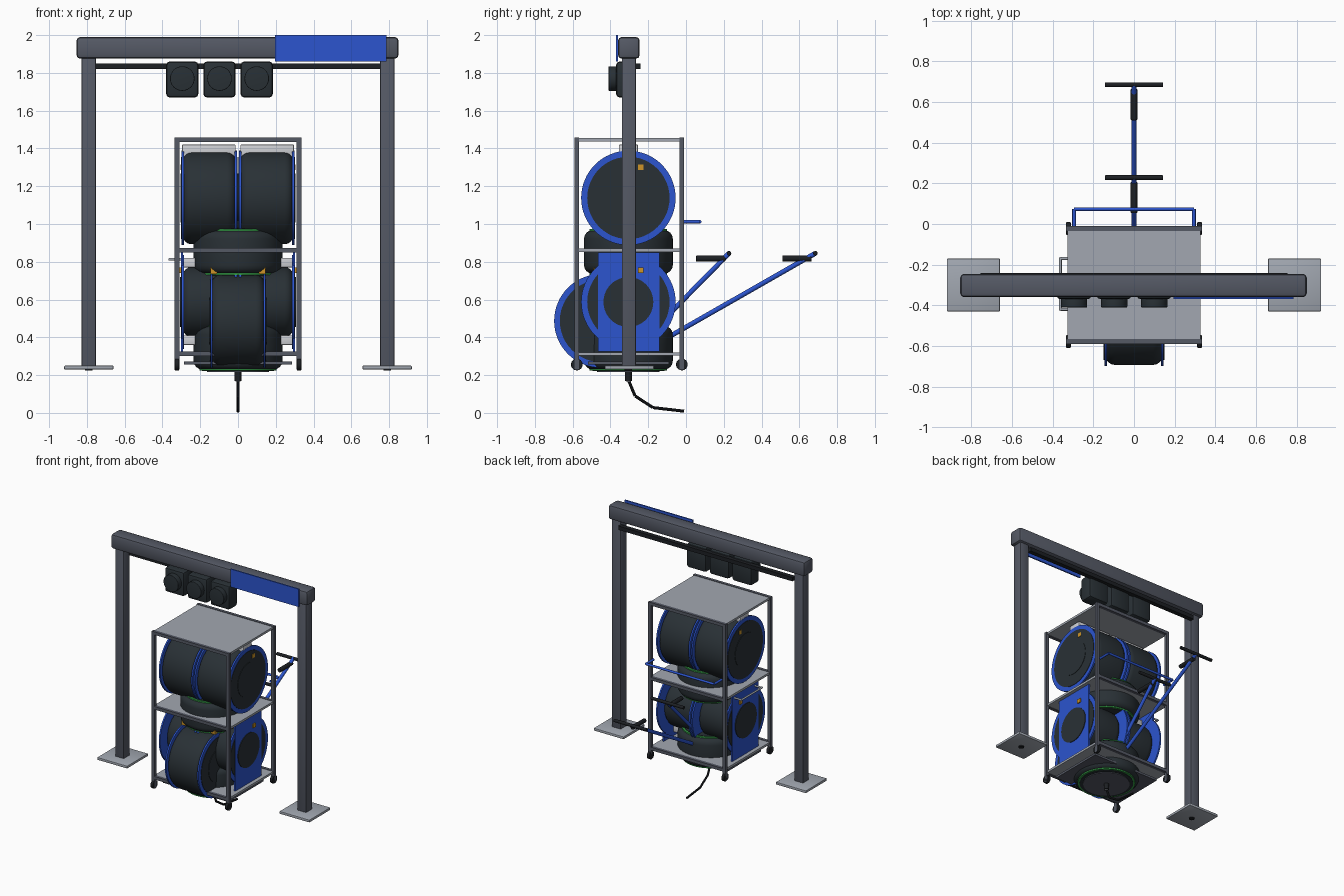
import bpy
import bmesh
import math
from mathutils import Vector

cube = bpy.data.objects.get("Cube")
if cube:
    bpy.data.objects.remove(cube, do_unlink=True)


def material(name, *rgb):
    m = bpy.data.materials.new(name)
    m.use_nodes = True
    color = (*rgb, 1)
    m.diffuse_color = color
    m.node_tree.nodes["Principled BSDF"].inputs["Base Color"].default_value = color
    return m


STEEL = material("dark steel", .09, .1, .13)
PLATE = material("light steel", .36, .39, .44)
RUBBER = material("rubber", .022, .03, .036)
BLUE = material("blue paint", .025, .09, .62)
BLACK = material("black plastic", .012, .014, .017)
ORANGE = material("orange", .62, .3, .02)
GREEN = material("green", .04, .38, .07)
WHITE = material("pale grey", .62, .63, .66)

AXES = {"x": Vector((1, 0, 0)), "y": Vector((0, 1, 0)), "z": Vector((0, 0, 1))}
SIDES = (("right", -1), ("left", 1))


def finish(bm, name, mat, bevel=0, segments=2):
    if bevel:
        edges = [e for e in bm.edges if e.calc_face_angle(0) > math.radians(50)]
        bmesh.ops.bevel(bm, geom=edges, offset=bevel, segments=segments,
                        profile=.5, affect='EDGES')
    mesh = bpy.data.meshes.new(name)
    bm.to_mesh(mesh)
    bm.free()
    mesh.materials.append(mat)
    obj = bpy.data.objects.new(name, mesh)
    bpy.context.collection.objects.link(obj)
    bpy.ops.object.select_all(action='DESELECT')
    obj.select_set(True)
    bpy.context.view_layer.objects.active = obj
    bpy.ops.object.shade_smooth_by_angle(angle=math.radians(35))
    return obj


def box(name, xs, ys, zs, mat, bevel=0):
    bm = bmesh.new()
    bmesh.ops.create_cube(bm, size=1)
    spans = (xs, ys, zs)
    for v in bm.verts:
        v.co = [(a + b) / 2 + c * (b - a) for c, (a, b) in zip(v.co, spans)]
    return finish(bm, name, mat, bevel)


def rod(name, a, b, radius, mat, bevel=0, sides=16, tip=None):
    """Round bar, disc or cone between two points."""
    a, b = Vector(a), Vector(b)
    bm = bmesh.new()
    bmesh.ops.create_cone(bm, cap_ends=True, segments=sides, radius1=radius,
                          radius2=radius if tip is None else tip, depth=(b - a).length)
    bm.transform((b - a).to_track_quat('Z', 'Y').to_matrix().to_4x4())
    bmesh.ops.translate(bm, vec=(a + b) / 2, verts=bm.verts)
    return finish(bm, name, mat, bevel, 4)


def drum(name, center, axis, half, radius, flange, rim, rim_mat, hub):
    """Rounded tyre with a coloured flange and dark cover at each end."""
    c, d = Vector(center), AXES[axis]
    rod(name + "_tyre", c - d * half, c + d * half, radius, RUBBER, .045, 64)
    for tag, s in SIDES:
        end = c + d * s * half
        rod(f"{name}_{tag}_rim", end - d * s * .006, end + d * s * .006, rim, rim_mat, 0, 64)
        rod(f"{name}_{tag}_cover", end, end + d * s * .009, flange, RUBBER, 0, 48)
        rod(f"{name}_{tag}_hub", end, end + d * s * .012, hub, RUBBER, 0, 32)


# Gantry
MID = -.305
for tag, s in SIDES:
    x = s * .79
    box(f"{tag}_gantry_leg", (x - .038, x + .038), (-.34, -.265), (.24, 1.9), STEEL, .005)
    box(f"{tag}_foot_plate", (x - .13, x + .13), (-.43, -.17), (.23, .25), PLATE, .004)
    rod(f"{tag}_foot_bolt", (x, MID, .224), (x, MID, .24), .02, BLACK)
box("gantry_beam", (-.855, .85), (-.36, -.245), (1.875, 1.99), STEEL, .02)
box("sign_panel", (.195, .785), (-.37, -.36), (1.86, 2), BLUE)
box("lamp_rail", (-.755, .755), (-.275, -.24), (1.82, 1.85), BLACK)
for i in range(3):
    x = -.295 + i * .197
    box(f"lamp_{i}_housing", (x - .085, x + .085), (-.37, -.265), (1.67, 1.86), RUBBER, .018)
    rod(f"lamp_{i}_lens", (x, -.36, 1.77), (x, -.41, 1.77), .065, RUBBER, .004, 32)

# Cart frame, shelves and casters
LEVELS = {"bottom": .312, "middle": .86, "top": 1.445}
for end, y in (("front", -.578), ("back", -.022)):
    for tag, s in SIDES:
        x = s * .323
        box(f"{end}_{tag}_post", (x - .012, x + .012), (y - .012, y + .012), (.23, 1.455), STEEL)
        rod(f"{end}_{tag}_caster", (x - .012, y, .256), (x + .012, y, .256), .031, BLACK, .004, 24)
    for level, z in LEVELS.items():
        box(f"{end}_{level}_rail", (-.335, .335), (y - .012, y + .012),
            (z - .012, z + .012), STEEL)
for level, z in LEVELS.items():
    box(level + "_shelf", (-.328, .328), (-.575, -.025), (z - .008, z + .009), PLATE)
box("base_tray", (-.285, .285), (-.52, -.09), (.255, .272), STEEL)

# Upper pair of drums
for tag, s in SIDES:
    drum(f"upper_{tag}_drum", (s * .152, MID, 1.138), "x", .14, .245, .218, .25, BLUE, .13)
    xs = sorted((s * .012, s * .296))
    box(f"upper_{tag}_box", xs, (-.355, -.255), (1.355, 1.42), WHITE, .004)
    xs = sorted((s * .285, s * .304))
    box(f"upper_{tag}_marker", xs, (-.255, -.225), (1.285, 1.315), ORANGE)

# Lower pair of drums with square side panels
for tag, s in SIDES:
    drum(f"lower_{tag}_drum", (s * .152, MID, .587), "x", .14, .185, .218, .25, BLUE, .13)
    xs = sorted((s * .29, s * .303))
    box(f"lower_{tag}_panel", xs, (-.465, -.14), (.325, .85), BLUE)
    rod(f"lower_{tag}_vent", (s * .295, MID, .587), (s * .308, MID, .587), .132, RUBBER, 0, 48)
    xs = sorted((s * .13, s * .288))
    for part, z in (("top", .795), ("base", .385)):
        box(f"lower_{tag}_{part}_box", xs, (-.36, -.25), (z - .025, z + .025), WHITE, .004)
    xs = sorted((s * .29, s * .312))
    box(f"lower_{tag}_marker", xs, (-.255, -.225), (.74, .77), ORANGE)

# Front drum
drum("front_drum", (0, -.45, .487), "x", .14, .243, .218, .248, BLUE, .13)
for tag, s in SIDES:
    xs = sorted((s * .11, s * .145))
    box(f"front_{tag}_marker", xs, (-.49, -.46), (.735, .77), ORANGE)

# Upright drums running through the shelves
drum("middle_upright_drum", (0, MID, .852), "z", .115, .235, .19, .205, GREEN, .12)
rod("middle_upright_cap", (0, MID, .97), (0, MID, 1.04), .11, RUBBER, 0, 32, .03)
drum("bottom_upright_drum", (0, MID, .345), "z", .115, .235, .19, .205, GREEN, .12)
rod("bottom_disc", (0, MID, .222), (0, MID, .216), .165, STEEL, 0, 48)

# Cable and plug
rod("cable_plug", (0, MID, .225), (0, MID, .17), .018, BLACK)
rod("cable_collar", (0, MID, .185), (0, MID, .165), .013, PLATE)
path = [(0, -.303, .17), (0, -.27, .09), (0, -.175, .028), (0, -.01, .009)]
for i, (a, b) in enumerate(zip(path, path[1:])):
    rod(f"cable_{i}", a, b, .008, BLACK, 0, 10)

# Two pull bars with cross handles and grips
for name, start, tip in (("long", (0, -.2, .34), (0, .685, .845)),
                         ("short", (0, -.2, .41), (0, .228, .845))):
    y, z = tip[1:]
    rod(name + "_pull_bar", start, tip, .013, BLUE)
    rod(name + "_cross_handle", (-.143, y, z), (.143, y, z), .012, BLACK, .003)
    rod(name + "_grip", (0, y - .175, .817), (0, y - .02, .817), .016, BLACK, .004)

# Push handle at the back
rod("push_bar", (-.295, .073, 1.012), (.295, .073, 1.012), .009, BLUE)
for tag, s in SIDES:
    rod(f"push_bar_{tag}_arm", (s * .295, -.02, 1.012), (s * .295, .073, 1.012), .009, BLUE)

# Small side handle on the right of the cart
rod("side_handle", (-.362, -.425, .813), (-.362, -.165, .813), .007, PLATE)
for end, y in (("front", -.42), ("back", -.17)):
    rod(f"side_handle_{end}_arm", (-.3, y, .813), (-.362, y, .813), .007, PLATE)
